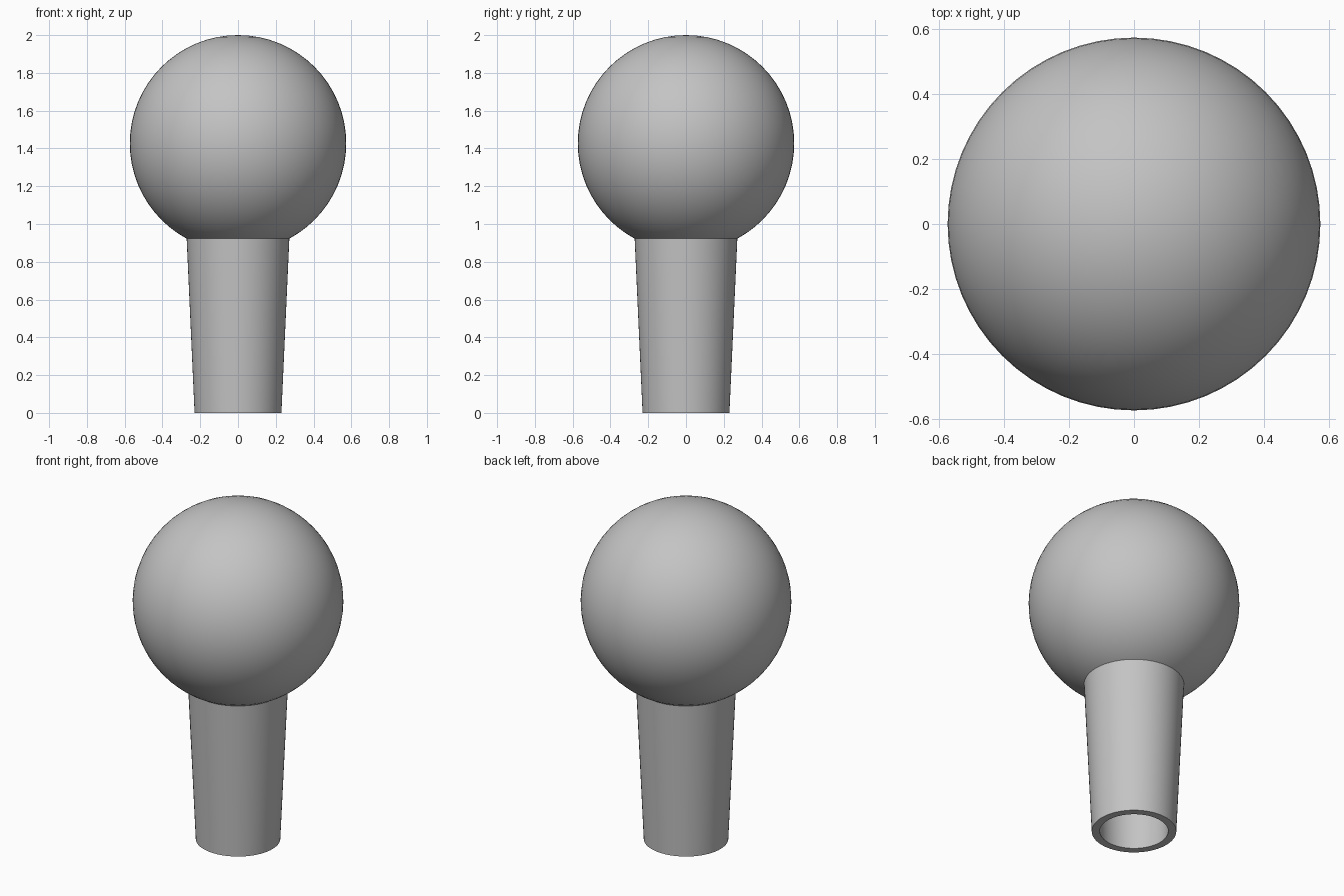
import bpy
import bmesh
import math

cube = bpy.data.objects.get("Cube")
if cube:
    bpy.data.objects.remove(cube, do_unlink=True)

SEGMENTS = 64
BALL_RADIUS = 0.573
BALL_Z = 2 - BALL_RADIUS

grey = bpy.data.materials.new("plain_grey")
grey.use_nodes = True
colour = (0.55, 0.55, 0.55, 1)
grey.diffuse_color = colour
grey.node_tree.nodes["Principled BSDF"].inputs["Base Color"].default_value = colour


def finish(obj):
    obj.data.materials.append(grey)
    bpy.ops.object.select_all(action="DESELECT")
    obj.select_set(True)
    bpy.context.view_layer.objects.active = obj
    bpy.ops.object.shade_smooth_by_angle(angle=math.radians(35))


# Round head
bpy.ops.mesh.primitive_uv_sphere_add(
    segments=SEGMENTS, ring_count=SEGMENTS // 2,
    radius=BALL_RADIUS, location=(0, 0, BALL_Z))
ball = bpy.context.object
ball.name = "ball_head"
finish(ball)

# Hollow tapered stem: closed wall profile spun around the z axis
wall = [(0.23, 0), (0.272, 0.925), (0.225, 0.925), (0.186, 0)]
bm = bmesh.new()
verts = [bm.verts.new((r, 0, z)) for r, z in wall]
edges = [bm.edges.new((verts[i - 1], verts[i])) for i in range(len(verts))]
bmesh.ops.spin(bm, geom=verts + edges, cent=(0, 0, 0), axis=(0, 0, 1),
               angle=math.tau, steps=SEGMENTS)
bmesh.ops.remove_doubles(bm, verts=bm.verts, dist=0.0001)
bmesh.ops.recalc_face_normals(bm, faces=bm.faces)
mesh = bpy.data.meshes.new("hollow_stem")
bm.to_mesh(mesh)
bm.free()
stem = bpy.data.objects.new("hollow_stem", mesh)
bpy.context.collection.objects.link(stem)
finish(stem)
